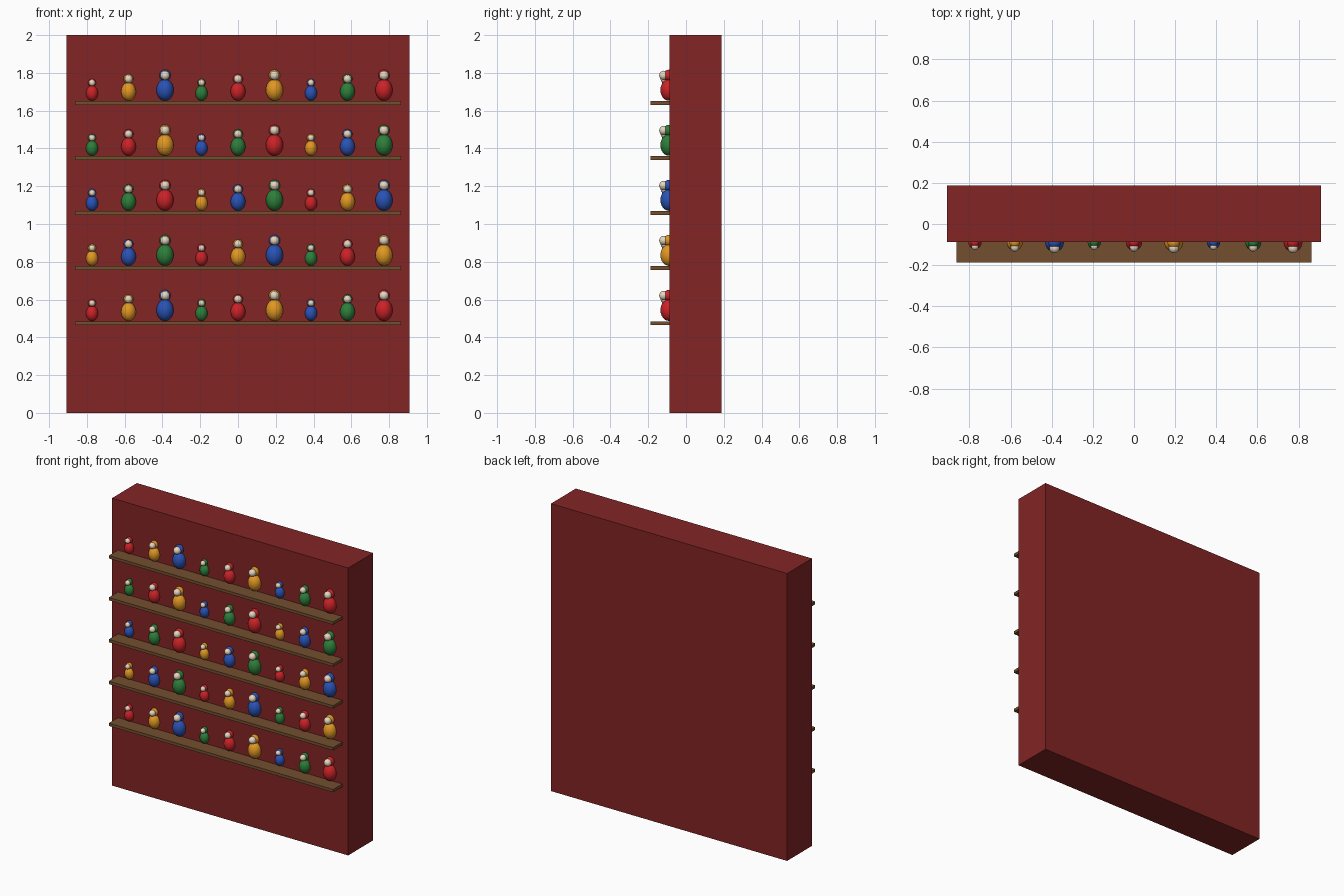
import bpy, bmesh
from mathutils import Matrix, Vector

if "Cube" in bpy.data.objects:
    bpy.data.objects.remove(bpy.data.objects["Cube"])


def mat(name, rgb):
    m = bpy.data.materials.new(name)
    m.diffuse_color = (*rgb, 1)
    m.use_nodes = True
    m.node_tree.nodes["Principled BSDF"].inputs["Base Color"].default_value = m.diffuse_color
    return m


CABINET = mat("dark red", (0.23, 0.018, 0.018))
WOOD = mat("brown wood", (0.17, 0.078, 0.028))
FACE = mat("cream", (0.80, 0.67, 0.52))
PAINTS = [mat("red", (0.60, 0.016, 0.02)), mat("yellow", (0.75, 0.31, 0.016)),
          mat("blue", (0.022, 0.085, 0.46)), mat("green", (0.026, 0.21, 0.042))]


def add(name, bm, mats):
    me = bpy.data.meshes.new(name)
    bm.to_mesh(me)
    bm.free()
    for m in mats:
        me.materials.append(m)
    ob = bpy.data.objects.new(name, me)
    bpy.context.collection.objects.link(ob)
    return ob


def box(name, lo, hi, m):
    lo, hi = Vector(lo), Vector(hi)
    bm = bmesh.new()
    bmesh.ops.create_cube(bm, size=1, matrix=Matrix.Translation((lo + hi) / 2)
                          @ Matrix.Diagonal((*(hi - lo), 1)))
    add(name, bm, [m])


def ball(bm, centre, radii, index):
    old = set(bm.faces)
    bmesh.ops.create_uvsphere(bm, u_segments=24, v_segments=16, radius=1,
                              matrix=Matrix.Translation(centre) @ Matrix.Diagonal((*radii, 1)))
    for f in bm.faces:
        if f not in old:
            f.material_index = index
            f.smooth = True


def doll(name, x, y, z, r, paint):
    # body, hooded head and face, resting on height z
    bm = bmesh.new()
    zc = z + 1.25 * r
    ball(bm, (x, y, zc), (r, r, 1.25 * r), 0)
    ball(bm, (x, y, zc + 1.7 * r), (0.66 * r,) * 3, 0)
    ball(bm, (x, y - 0.6 * r, zc + 1.7 * r), (0.54 * r,) * 3, 1)
    add(name, bm, [paint, FACE])


FRONT = -0.087

# cabinet block
box("cabinet", (-0.909, FRONT, 0), (0.909, 0.187, 2), CABINET)

# shelves with rows of dolls in three sizes
SIZES = [0.032, 0.039, 0.0455]
for row in range(5):
    z = 0.475 + row * 0.2914
    box(f"shelf_{row + 1}", (-0.8636, -0.187, z - 0.01), (0.8636, 0.013, z + 0.01), WOOD)
    for i in range(9):
        doll(f"doll_{row + 1}_{i + 1}", (i - 4) * 0.1932, FRONT - 0.003, z + 0.012,
             SIZES[i % 3], PAINTS[(i + row) % 4])
